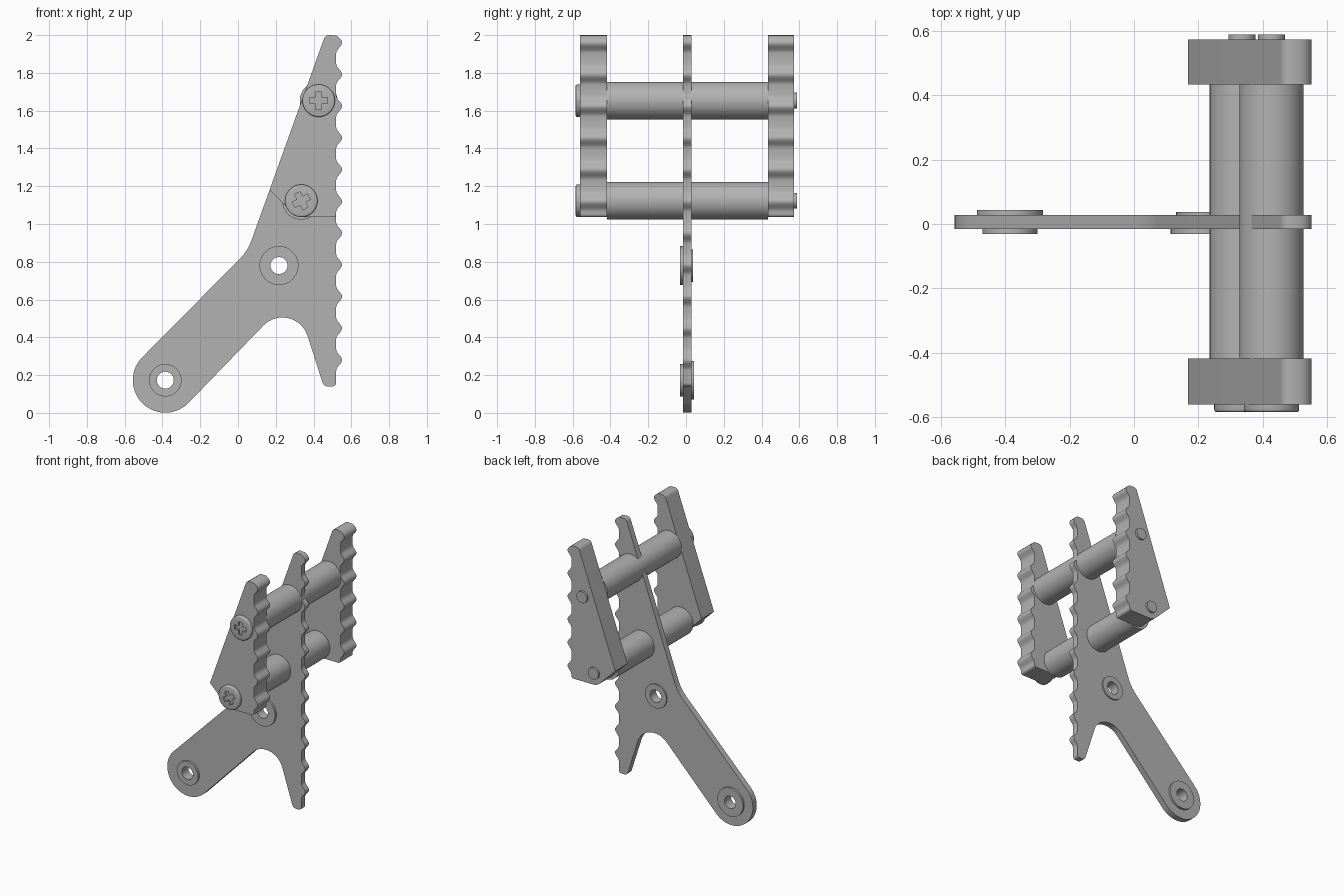
import bpy
import bmesh
from math import cos, sin, pi, radians
from mathutils import Matrix, Vector

cube = bpy.data.objects.get("Cube")
if cube:
    bpy.data.objects.remove(cube, do_unlink=True)

grey = bpy.data.materials.new("plain grey")
grey.use_nodes = True
GREY = (0.45, 0.45, 0.45, 1)
grey.diffuse_color = GREY
grey.node_tree.nodes["Principled BSDF"].inputs["Base Color"].default_value = GREY


def make_object(name, bm):
    bmesh.ops.recalc_face_normals(bm, faces=bm.faces)
    mesh = bpy.data.meshes.new(name)
    bm.to_mesh(mesh)
    bm.free()
    mesh.materials.append(grey)
    obj = bpy.data.objects.new(name, mesh)
    bpy.context.collection.objects.link(obj)
    return obj


def activate(obj):
    bpy.ops.object.select_all(action='DESELECT')
    obj.select_set(True)
    bpy.context.view_layer.objects.active = obj


def smooth(obj):
    activate(obj)
    bpy.ops.object.shade_smooth_by_angle(angle=radians(35))


def extrude_profile(name, points, y0, y1):
    """Extrude an outline in the xz plane from y0 to y1."""
    bm = bmesh.new()
    face = bm.faces.new([bm.verts.new((x, y0, z)) for x, z in points])
    new = bmesh.ops.extrude_face_region(bm, geom=[face])["geom"]
    verts = [v for v in new if isinstance(v, bmesh.types.BMVert)]
    bmesh.ops.translate(bm, verts=verts, vec=(0, y1 - y0, 0))
    return make_object(name, bm)


def cylinder(name, centre, radius, y0, y1, bevel=0):
    """Cylinder along y, with an optional rounded front rim."""
    bm = bmesh.new()
    place = Matrix.Translation((centre[0], (y0 + y1) / 2, centre[1]))
    bmesh.ops.create_cone(bm, cap_ends=True, segments=48, radius1=radius,
                          radius2=radius, depth=y1 - y0,
                          matrix=place @ Matrix.Rotation(pi / 2, 4, 'X'))
    if bevel:
        rim = [e for e in bm.edges if all(v.co.y < y0 + 1e-4 for v in e.verts)]
        bmesh.ops.bevel(bm, geom=rim, offset=bevel, segments=3,
                        profile=0.5, affect='EDGES')
    return make_object(name, bm)


def cut(obj, cutter):
    mod = obj.modifiers.new("cut", 'BOOLEAN')
    mod.operation = 'DIFFERENCE'
    mod.solver = 'EXACT'
    mod.object = cutter
    activate(obj)
    bpy.ops.object.modifier_apply(modifier=mod.name)
    bpy.data.objects.remove(cutter, do_unlink=True)


def arc(cx, cz, r, start, end, steps):
    angles = [radians(start + (end - start) * i / steps) for i in range(steps + 1)]
    return [(cx + r * cos(a), cz + r * sin(a)) for a in angles]


BASE_X, TOOTH, HALF, PITCH, TOP_TOOTH = 0.52, 0.031, 0.055, 0.168, 1.96


def toothed_edge(count):
    """Rounded teeth going upwards, ending in the rounded tip."""
    points = []
    for k in reversed(range(count)):
        z = TOP_TOOTH - k * PITCH
        last = 0 if k == 0 else 6
        for i in range(-6, last + 1):
            t = i / 6
            points.append((BASE_X + TOOTH * (0.5 + 0.5 * cos(pi * t)), z + HALF * t))
    points += [(0.548, 1.972), (0.538, 1.984), (0.52, 1.998)]
    return points + arc(0.483, 1.97, 0.03, 90, 160, 5)


# Slim centre plate with the slanted arm and lower prong
ARM_END, PIVOT = (-0.385, 0.173), (0.217, 0.78)
outline = toothed_edge(11)
outline += [(0.07, 0.91), (0.056, 0.878), (0.036, 0.846), (0.01, 0.816)]
outline += arc(*ARM_END, 0.172, 135, 315, 28)
outline += arc(0.235, 0.365, 0.14, 135, 20, 16)
outline += arc(0.476, 0.17, 0.03, 200, 270, 5)
outline += arc(0.5, 0.16, 0.02, 270, 360, 4)
PLATE_Y = (-0.016, 0.028)
centre_plate = extrude_profile("centre_plate", outline, *PLATE_Y)

# Stepped bosses on both faces, bored through
bosses = []
for name, pos, front_r, back_r, back_y in (
        ("arm_boss", ARM_END, 0.086, 0.103, 0.043),
        ("pivot_boss", PIVOT, 0.103, 0.086, 0.038)):
    bosses.append((cylinder(name + "_front", pos, front_r, -0.031, 0), pos))
    bosses.append((cylinder(name + "_back", pos, back_r, 0, back_y), pos))
    cut(centre_plate, cylinder("bore", pos, 0.045, -0.2, 0.2))
for boss, pos in bosses:
    cut(boss, cylinder("bore", pos, 0.045, -0.2, 0.2))
    smooth(boss)
smooth(centre_plate)

# Thick toothed side plates
side = toothed_edge(6) + [(0.167, 1.18)]
side += arc(0.345, 1.115, 0.079, 225, 270, 6) + arc(0.503, 1.053, 0.017, 270, 360, 4)
for name, y0, y1 in (("front_side_plate", -0.56, -0.418),
                     ("back_side_plate", 0.433, 0.573)):
    smooth(extrude_profile(name, side, y0, y1))

# Spacer tubes with cross-head bolts through them
for label, pos, turn in (("upper", (0.427, 1.653), 0), ("lower", (0.335, 1.123), 28)):
    smooth(cylinder(label + "_spacer", pos, 0.1, -0.418, 0.433))
    smooth(cylinder(label + "_bolt_end", pos, 0.042, 0.5, 0.588))
    head = cylinder(label + "_bolt_head", pos, 0.086, -0.584, -0.55, bevel=0.008)
    w, l = 0.016, 0.046
    cross = []
    for quarter in range(4):
        rot = Matrix.Rotation(radians(turn + 90 * quarter), 2)
        for p in ((w, w), (w, l), (-w, l)):
            cross.append(Vector(pos) + rot @ Vector(p))
    cut(head, extrude_profile("cross_cutter", cross, -0.62, -0.568))
    smooth(head)
